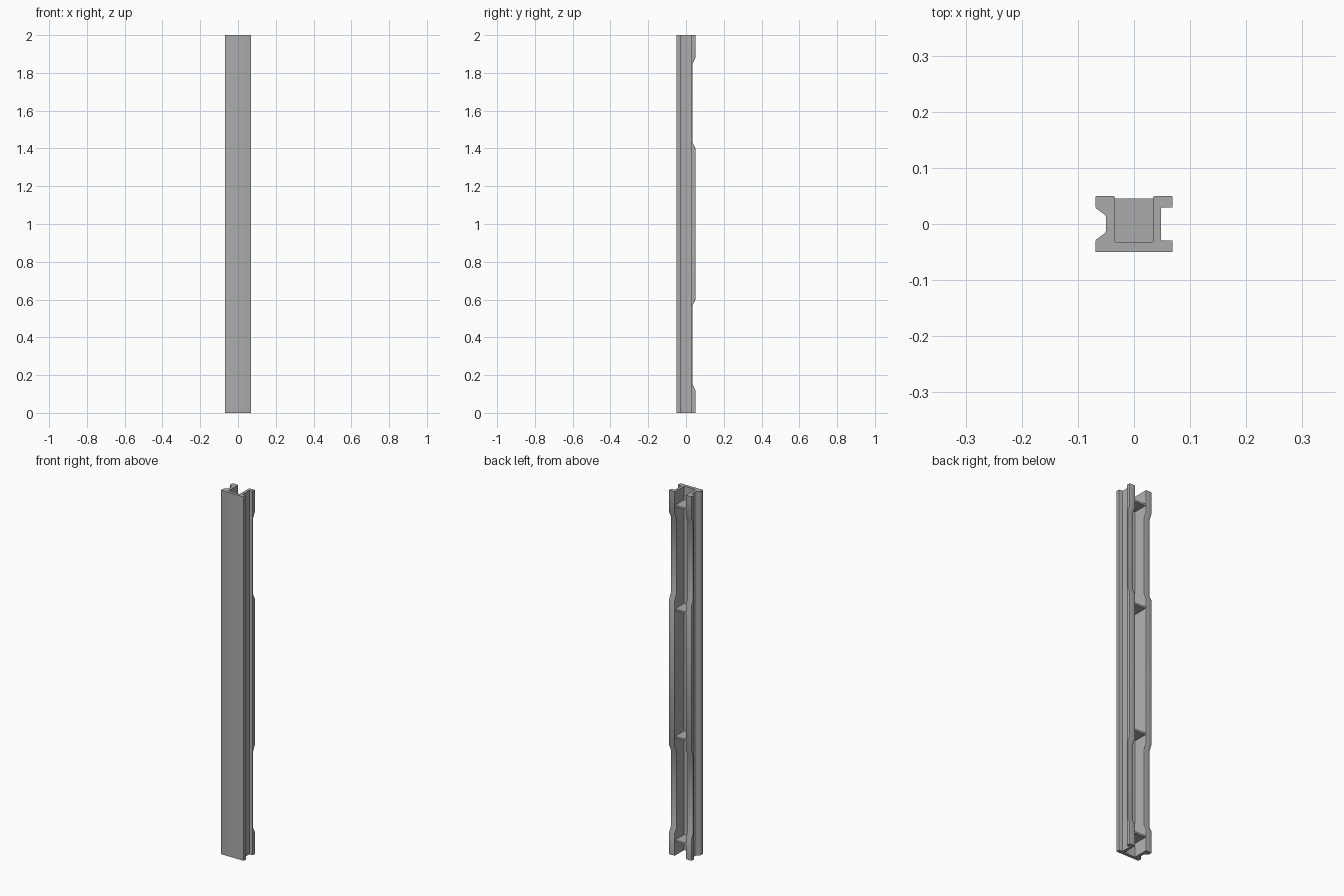
import bpy, bmesh
from mathutils import Vector

if "Cube" in bpy.data.objects:
    bpy.data.objects.remove(bpy.data.objects["Cube"])

grey = bpy.data.materials.new("grey metal")
grey.diffuse_color = (0.41, 0.41, 0.41, 1)
grey.use_nodes = True
grey.node_tree.nodes["Principled BSDF"].inputs["Base Color"].default_value = grey.diffuse_color


def rounded(corners, steps=2):
    """Round each corner (x, y, radius) with a short curve."""
    pts = []
    n = len(corners)
    for i, (x, y, r) in enumerate(corners):
        c = Vector((x, y))
        if r == 0:
            pts.append(c)
            continue
        a = c + (Vector(corners[i - 1][:2]) - c).normalized() * r
        b = c + (Vector(corners[(i + 1) % n][:2]) - c).normalized() * r
        for k in range(steps + 1):
            t = k / steps
            pts.append(a * (1 - t) ** 2 + c * 2 * t * (1 - t) + b * t * t)
    return pts


def section(back):
    """Channel cross-section; back is the depth of the rear flange faces."""
    r = 0.003
    return rounded([
        (-0.069, -0.05, 0.001), (0.069, -0.05, 0.001),
        # square groove on the right side
        (0.069, -0.029, r), (0.048, -0.029, r), (0.048, 0.029, r), (0.069, 0.029, r),
        (0.069, back, r), (0.034, back, r),
        # inside of the channel
        (0.034, -0.033, r), (-0.034, -0.033, r),
        (-0.034, back, r), (-0.069, back, r),
        # tapered groove on the left side
        (-0.069, 0.029, r), (-0.050, 0.015, r), (-0.050, -0.015, r), (-0.069, -0.029, r),
    ])


def finish(name, bm):
    bmesh.ops.recalc_face_normals(bm, faces=bm.faces)
    me = bpy.data.meshes.new(name)
    bm.to_mesh(me)
    bm.free()
    me.materials.append(grey)
    ob = bpy.data.objects.new(name, me)
    bpy.context.collection.objects.link(ob)
    return ob


# Post: channel section lofted upward, with the rear flanges stepping in twice
HIGH, LOW = 0.05, 0.0355
half = [(0, HIGH), (0.12, HIGH), (0.147, LOW), (0.57, LOW), (0.60, HIGH)]
levels = half + [(2 - z, d) for z, d in reversed(half)]
bm = bmesh.new()
rings = [[bm.verts.new((p.x, p.y, z)) for p in section(d)] for z, d in levels]
for lo, hi in zip(rings, rings[1:]):
    for i in range(len(lo)):
        j = (i + 1) % len(lo)
        bm.faces.new((lo[i], lo[j], hi[j], hi[i]))
bm.faces.new(rings[0][::-1])
bm.faces.new(rings[-1])
post = finish("channel_post", bm)
bpy.context.view_layer.objects.active = post
post.select_set(True)
bpy.ops.object.shade_smooth_by_angle(angle=0.6)

# Stiffener plates across the inside of the channel
for n, z in enumerate((0.08, 0.65, 1.35, 1.92)):
    bm = bmesh.new()
    bmesh.ops.create_cube(bm, size=1)
    bmesh.ops.scale(bm, vec=(0.07, 0.08, 0.01), verts=bm.verts)
    bmesh.ops.translate(bm, vec=(0, 0.005, z), verts=bm.verts)
    finish(f"stiffener_plate_{n + 1}", bm)
